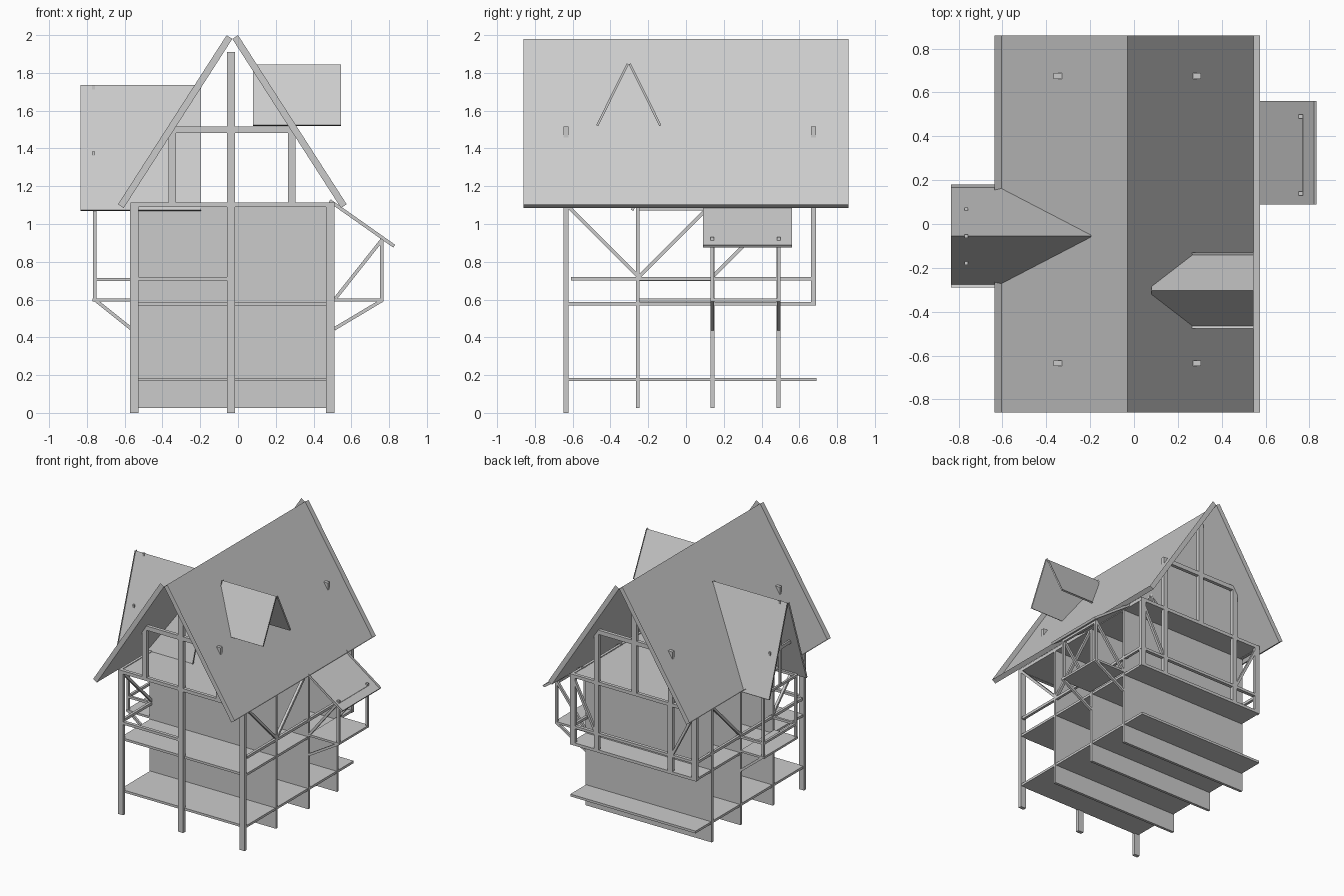
import bpy, bmesh
from mathutils import Vector

if "Cube" in bpy.data.objects:
    bpy.data.objects.remove(bpy.data.objects["Cube"])


def prism(name, pts, axis, lo, hi, skip=()):
    """Extrude a 2D profile along an axis ('x': profile is y,z; 'y': profile is x,z).
    Profile edges listed in skip get no wall."""
    bm = bmesh.new()
    place = (lambda p, c: (c, p[0], p[1])) if axis == 'x' else (lambda p, c: (p[0], c, p[1]))
    a = [bm.verts.new(place(p, lo)) for p in pts]
    b = [bm.verts.new(place(p, hi)) for p in pts]
    bm.faces.new(a)
    bm.faces.new(b[::-1])
    n = len(pts)
    walls = [bm.faces.new((a[i], b[i], b[(i + 1) % n], a[(i + 1) % n])) for i in range(n)]
    bmesh.ops.recalc_face_normals(bm, faces=bm.faces)
    if skip:
        bmesh.ops.delete(bm, geom=[walls[i] for i in skip], context='FACES')
    me = bpy.data.meshes.new(name)
    bm.to_mesh(me)
    bm.free()
    ob = bpy.data.objects.new(name, me)
    bpy.context.collection.objects.link(ob)
    return ob


def box(name, x0, x1, y0, y1, z0, z1):
    return prism(name, [(x0, z0), (x1, z0), (x1, z1), (x0, z1)], 'y', y0, y1)


def strip(name, a, b, axis, lo, hi, t=0.018):
    """Sloping bar: a 2D centre line thickened by t, then extruded."""
    a, b = Vector(a), Vector(b)
    d = (b - a).normalized() * t / 2
    n = Vector((-d.y, d.x))
    return prism(name, [a + n, b + n, b - n, a - n], axis, lo, hi)


def roof(name, eave, ridge, axis, lo, hi, t):
    """Roof sheet with an upstanding rim of height t at the eave and the gable ends."""
    a, b = Vector(eave), Vector(ridge)
    d = (b - a).normalized() * t
    n = Vector((-d.y, d.x)) if d.x > 0 else Vector((d.y, -d.x))
    return prism(name, [a + n, b + n, b, a], axis, lo, hi, skip=(0, 1))


FRONT, BACK = (-0.648, -0.622), (0.662, 0.688)
CX = -0.03
POSTS = (-0.55, -0.037, 0.488)
WALLS = (-0.255, 0.14, 0.49)

# main roof
roof("roof_left", (-0.605, 1.085), (CX, 1.98), 'y', -0.86, 0.86, 0.036)
roof("roof_right", (0.545, 1.085), (CX, 1.98), 'y', -0.86, 0.86, 0.036)

# cross walls and floors
for i, y in enumerate(WALLS):
    box(f"cross_wall_{i}", -0.57, 0.51, y - 0.01, y + 0.01, 0.027, 1.09)
for name, z, y0, y1 in (("ground_floor", 0.168, -0.63, 0.69),
                        ("upper_floor", 0.568, -0.63, 0.685),
                        ("attic_floor", 1.092, -0.625, 0.665)):
    box(name, -0.565, 0.505, y0, y1, z, z + 0.018)

# front posts and rail
for i, x in enumerate(POSTS):
    box(f"front_post_{i}", x - 0.022, x + 0.022, *FRONT, 0, 1.91 if i == 1 else 1.1)
box("front_rail", -0.53, -0.055, *FRONT, 0.70, 0.72)

# back storey frame
for i, x in enumerate((POSTS[0], -0.345, 0.285, POSTS[2])):
    box(f"back_post_{i}", x - 0.02, x + 0.02, *BACK, 0.568, 1.1)
box("back_king_post", -0.059, -0.015, *BACK, 1.1, 1.91)
box("back_rail", -0.57, 0.51, *BACK, 0.70, 0.72)
box("back_sill", -0.57, 0.51, *BACK, 0.568, 0.59)
strip("back_brace_left", (-0.54, 1.07), (-0.36, 0.72), 'y', 0.665, 0.685)
strip("back_brace_right", (0.48, 1.07), (0.30, 0.72), 'y', 0.665, 0.685)

# gable frames, front and back; collar corners poke through the roof
for side, ys in (("front", FRONT), ("back", BACK)):
    box(f"{side}_tie_beam", -0.57, 0.51, *ys, 1.09, 1.115)
    box(f"{side}_collar_beam", -0.365, 0.305, *ys, 1.482, 1.515)
    for x in (-0.347, 0.285):
        box(f"{side}_queen_post", x - 0.02, x + 0.02, *ys, 1.11, 1.515)

# long side rails, wall plates and braces
for side, x0, x1 in (("left", -0.57, -0.55), ("right", 0.49, 0.51)):
    box(f"{side}_rail", x0, x1, -0.61, 0.68, 0.70, 0.72)
    box(f"{side}_wall_plate", x0, x1, -0.625, 0.685, 1.09, 1.115)
    strip(f"{side}_front_brace", (-0.62, 1.09), (-0.25, 0.72), 'x', x0, x1)
strip("right_mid_brace", (-0.25, 0.72), (0.12, 1.09), 'x', 0.49, 0.51)
strip("left_back_brace", (0.14, 0.72), (0.48, 1.06), 'x', -0.57, -0.55)

# left bay: floor, posts, rails and struts
box("left_bay_floor", -0.77, -0.57, -0.265, 0.15, 0.59, 0.606)
for y in WALLS[:2]:
    ys = (y - 0.009, y + 0.009)
    box("left_bay_post", -0.768, -0.75, *ys, 0.59, 1.09)
    box("left_bay_side_rail", -0.755, -0.57, *ys, 0.697, 0.715)
    strip("left_bay_strut", (-0.755, 0.597), (-0.565, 0.445), 'y', *ys)
    box("left_bay_plate", -0.765, -0.57, *ys, 1.072, 1.09)
box("left_bay_front_rail", -0.768, -0.75, -0.255, 0.14, 0.697, 0.715)

# left bay gable and dormer roof
YC = -0.055
box("left_bay_tie", -0.772, -0.756, -0.26, 0.15, 1.072, 1.09)
box("left_bay_collar", -0.772, -0.758, -0.186, 0.076, 1.36, 1.385)
box("left_bay_king_post", -0.772, -0.758, YC - 0.008, YC + 0.008, 1.08, 1.735)
for s in (-1, 1):
    roof("left_dormer_roof", (YC + s * 0.222, 1.07), (YC, 1.735), 'x', -0.835, -0.195, 0.014)

# right bay: floor, posts, struts and lean-to roof
box("right_bay_floor", 0.51, 0.77, 0.13, 0.50, 0.59, 0.606)
for y in WALLS[1:]:
    ys = (y - 0.009, y + 0.009)
    box("right_bay_post", 0.751, 0.77, *ys, 0.59, 0.93)
    strip("right_bay_lower_strut", (0.51, 0.445), (0.765, 0.597), 'y', *ys)
    strip("right_bay_upper_strut", (0.515, 0.605), (0.757, 0.91), 'y', *ys)
box("right_bay_plate", 0.752, 0.77, 0.14, 0.49, 0.895, 0.913)
roof("right_bay_roof", (0.822, 0.875), (0.48, 1.116), 'y', 0.09, 0.56, 0.018)

# right roof dormer
for s in (-1, 1):
    roof("right_dormer_roof", (-0.303 + s * 0.162, 1.518), (-0.303, 1.845), 'x', 0.08, 0.545, 0.012)
